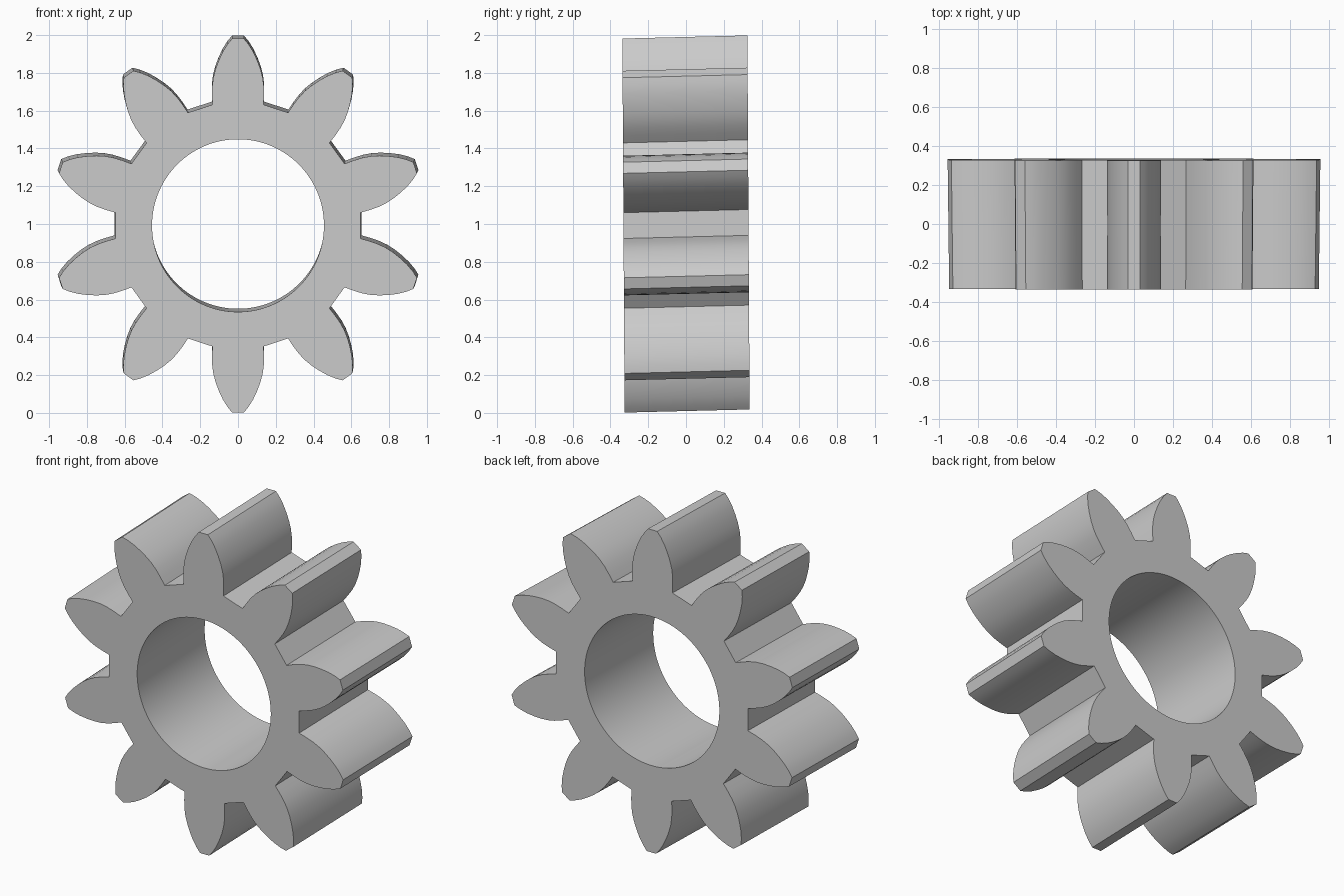
import bpy, bmesh, math

if "Cube" in bpy.data.objects:
    bpy.data.objects.remove(bpy.data.objects["Cube"])

TEETH, HALF_DEPTH, BORE = 10, 0.331, 0.457

# Right flank of one tooth: (half width, radius), root to tip
flank = [(0.136, 0.64), (0.138, 0.69), (0.137, 0.74), (0.131, 0.785), (0.119, 0.83),
         (0.102, 0.875), (0.081, 0.92), (0.056, 0.96), (0.031, 0.99)]
tooth = [(-w, r) for w, r in flank] + [(w, r) for w, r in reversed(flank)]

# Outline of all the teeth, each point paired with a bore point at its own angle
outer, inner = [], []
for i in range(TEETH):
    a = -i * math.tau / TEETH
    for k, (x, z) in enumerate(tooth):
        outer.append((x * math.cos(a) - z * math.sin(a), x * math.sin(a) + z * math.cos(a)))
        b = math.pi / 2 + a - (k + 0.5 - len(tooth) / 2) / len(tooth) * math.tau / TEETH
        inner.append((BORE * math.cos(b), BORE * math.sin(b)))


def ring(bm, points, y):
    # The body leans slightly and narrows a little toward the front
    return [bm.verts.new((x * (0.95 + 0.012 * y) / 0.95, y - 0.006 * z, 1.0 + z + 0.025 * y))
            for x, z in points]


bm = bmesh.new()
loops = [ring(bm, outer, -HALF_DEPTH), ring(bm, outer, HALF_DEPTH),
         ring(bm, inner, HALF_DEPTH), ring(bm, inner, -HALF_DEPTH)]

# Tooth walls and bore wall
n = len(outer)
for a, b in ((0, 1), (2, 3)):
    for i in range(n):
        j = (i + 1) % n
        bm.faces.new((loops[a][i], loops[a][j], loops[b][j], loops[b][i]))

# Flat end faces: each tooth is one polygon, joined to the bore by collar pieces
m = len(tooth)
for o, h in ((loops[0], loops[3]), (loops[1], loops[2])):
    for t in range(TEETH):
        s, e, nxt = t * m, t * m + m - 1, ((t + 1) * m) % n
        bm.faces.new(o[s:e + 1])
        bm.faces.new([o[s], o[e]] + h[s:e + 1][::-1])
        bm.faces.new((o[e], o[nxt], h[nxt], h[e]))
bmesh.ops.recalc_face_normals(bm, faces=bm.faces)

mesh = bpy.data.meshes.new("spur_gear")
bm.to_mesh(mesh)
bm.free()
gear = bpy.data.objects.new("spur_gear", mesh)
bpy.context.collection.objects.link(gear)

# Smooth flanks and bore, crisp tips and end faces
bpy.context.view_layer.objects.active = gear
gear.select_set(True)
bpy.ops.object.shade_smooth_by_angle(angle=math.radians(20))
